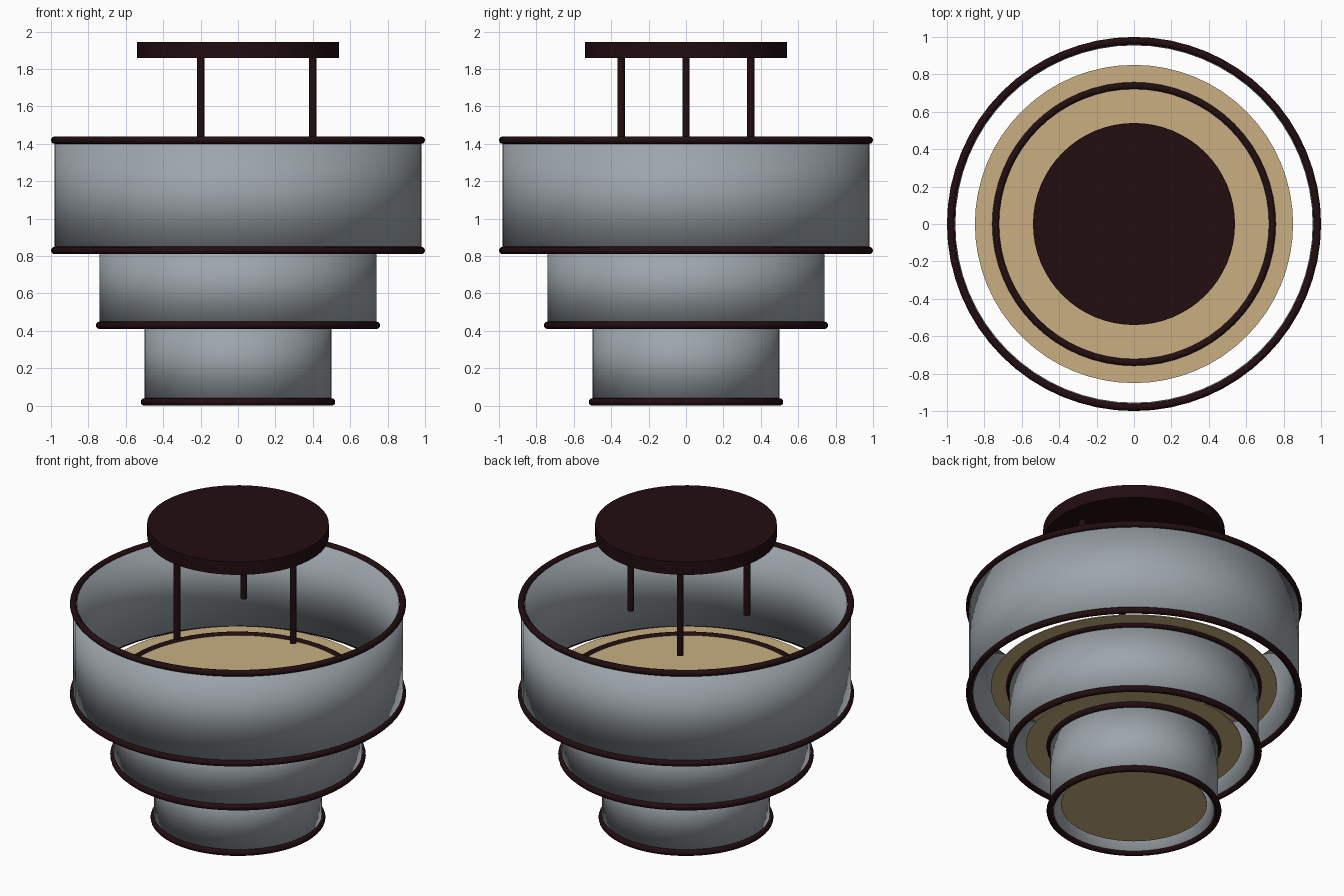
import bpy
import math

cube = bpy.data.objects.get("Cube")
if cube:
    bpy.data.objects.remove(cube, do_unlink=True)

SEGMENTS = 64


def make_material(name, rgb):
    mat = bpy.data.materials.new(name)
    mat.use_nodes = True
    mat.diffuse_color = (*rgb, 1)
    mat.node_tree.nodes["Principled BSDF"].inputs["Base Color"].default_value = (*rgb, 1)
    return mat


bronze = make_material("dark bronze", (0.016, 0.004, 0.005))
glass = make_material("grey glass", (0.34, 0.38, 0.41))
cream = make_material("cream diffuser", (0.58, 0.43, 0.22))


def finish(name, mat):
    obj = bpy.context.object
    obj.name = name
    obj.data.materials.append(mat)
    bpy.ops.object.shade_smooth_by_angle(angle=math.radians(40))
    return obj


def cylinder(name, mat, radius, bottom, top, x=0, y=0, sides=SEGMENTS):
    bpy.ops.mesh.primitive_cylinder_add(
        vertices=sides, radius=radius, depth=top - bottom,
        location=(x, y, (bottom + top) / 2))
    return finish(name, mat)


def ring(name, radius, z):
    bpy.ops.mesh.primitive_torus_add(
        major_radius=radius, minor_radius=0.02, major_segments=SEGMENTS,
        minor_segments=12, location=(0, 0, z))
    return finish(name, bronze)


def shade(name, radius, bottom, top):
    # Open drum given an inward wall thickness
    bpy.ops.mesh.primitive_cylinder_add(
        vertices=SEGMENTS, radius=radius, depth=top - bottom,
        end_fill_type='NOTHING', location=(0, 0, (bottom + top) / 2))
    obj = finish(name, glass)
    wall = obj.modifiers.new("wall", 'SOLIDIFY')
    wall.thickness = 0.025
    wall.offset = -1


# Three tiers, each a drum with two rim rings and a diffuser disc
for tier, radius, bottom, top in (("upper", 0.98, 0.83, 1.42),
                                  ("middle", 0.74, 0.43, 0.87),
                                  ("lower", 0.5, 0.02, 0.46)):
    shade(tier + "_shade", radius, bottom, top)
    ring(tier + "_bottom_ring", radius, bottom)
    ring(tier + "_top_ring", radius, top)
    cylinder(tier + "_diffuser", cream, radius * 0.868, bottom + 0.04, bottom + 0.046)

# Ceiling plate and its three hanging rods
cylinder("ceiling_plate", bronze, 0.54, 1.86, 1.945)
for i in range(3):
    a = math.tau * i / 3
    cylinder(f"rod_{i + 1}", bronze, 0.02, 1.27, 1.87,
             0.4 * math.cos(a), 0.4 * math.sin(a), 16)
